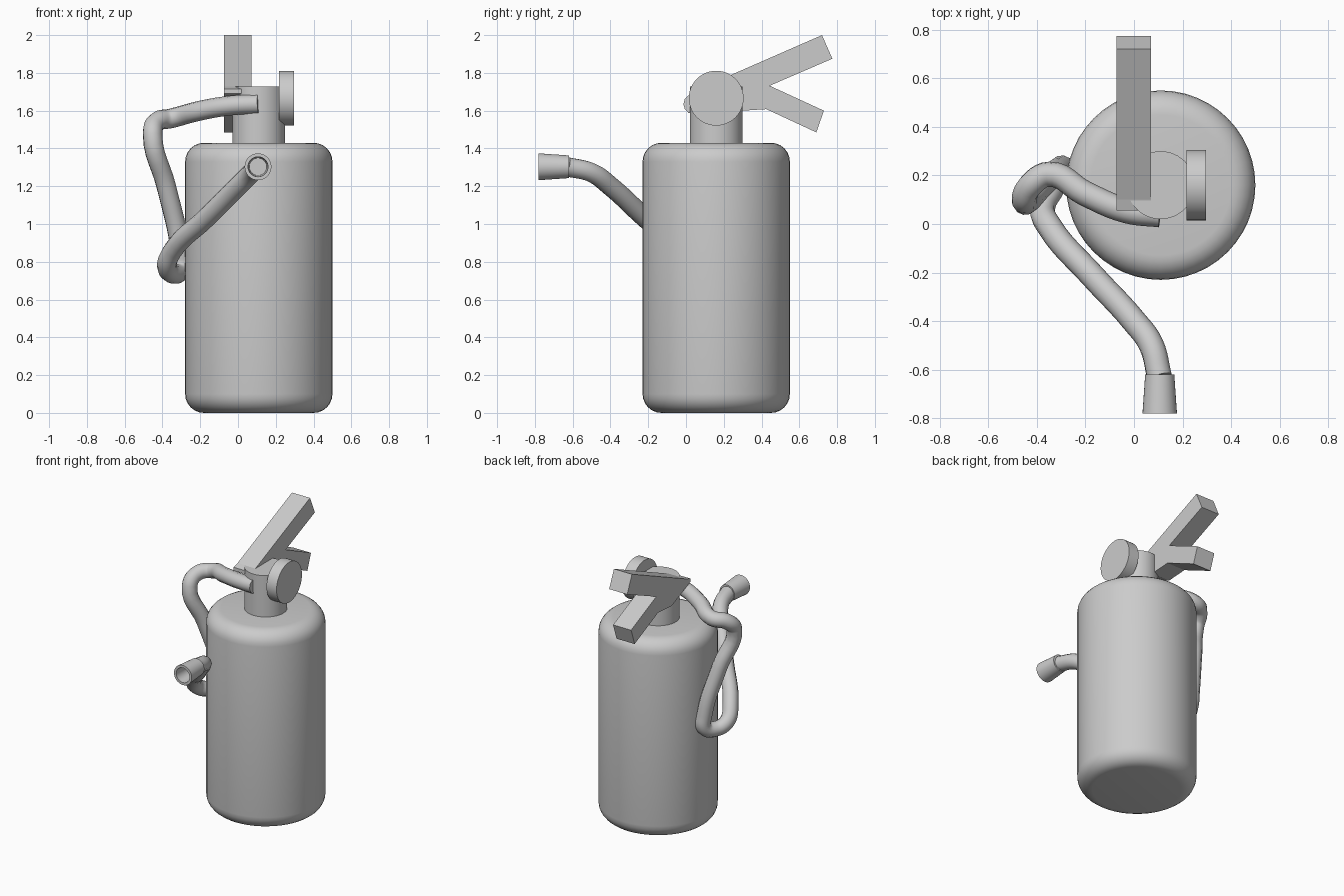
import bpy, bmesh, math
from mathutils import Vector, Matrix

if "Cube" in bpy.data.objects:
    bpy.data.objects.remove(bpy.data.objects["Cube"])

grey = bpy.data.materials.new("plain grey")
grey.diffuse_color = (0.6, 0.6, 0.6, 1)
grey.use_nodes = True
grey.node_tree.nodes["Principled BSDF"].inputs["Base Color"].default_value = grey.diffuse_color
CX, CY = 0.11, 0.16  # axis of the tank


def finish(name, me, smooth=True):
    ob = bpy.data.objects.new(name, me)
    bpy.context.collection.objects.link(ob)
    me.materials.clear()
    me.materials.append(grey)
    if smooth:
        bpy.ops.object.select_all(action='DESELECT')
        ob.select_set(True)
        bpy.context.view_layer.objects.active = ob
        bpy.ops.object.shade_smooth_by_angle(angle=math.radians(40))
    return ob


def lathe(name, profile, matrix, n=48):
    """Revolve (radius, height) points round local z; zero radii close to a point."""
    bm = bmesh.new()
    vs = [bm.verts.new((r, 0, z)) for r, z in profile]
    es = [bm.edges.new(p) for p in zip(vs, vs[1:])]
    bmesh.ops.spin(bm, geom=vs + es, cent=(0, 0, 0), axis=(0, 0, 1),
                   angle=math.tau, steps=n, use_merge=True)
    bmesh.ops.remove_doubles(bm, verts=bm.verts, dist=1e-5)
    bmesh.ops.recalc_face_normals(bm, faces=bm.faces)
    bmesh.ops.transform(bm, matrix=matrix, verts=bm.verts)
    me = bpy.data.meshes.new(name)
    bm.to_mesh(me)
    bm.free()
    return finish(name, me)


def arc(cx, cz, r, a0, a1, n=6):
    return [(cx + r * math.cos(math.radians(a0 + (a1 - a0) * i / n)),
             cz + r * math.sin(math.radians(a0 + (a1 - a0) * i / n))) for i in range(n + 1)]


# tank with rounded shoulders, and valve neck
upright = Matrix.Translation((CX, CY, 0))
R, H, F = 0.39, 1.43, 0.1
lathe("tank", [(0, 0.003)] + arc(R - F, F, F, -90, 0) + arc(R - F, H - F, F, 0, 90) + [(0, H)], upright)
lathe("valve_neck", [(0, 1.40), (0.14, 1.40), (0.14, 1.728), (0, 1.728)], upright)

# pressure gauge on the right side
lathe("pressure_gauge", [(0, 0), (0.145, 0), (0.145, 0.08), (0, 0.08)],
      Matrix.Translation((0.217, CY, 1.666)) @ Matrix.Rotation(math.pi / 2, 4, 'Y'))

# forked handle: side outline (y, z) extruded across x
outline = [(0.055, 1.69), (0.055, 1.715), (0.10, 1.729), (0.72, 2.0), (0.775, 1.875),
           (0.443, 1.732), (0.73, 1.60), (0.69, 1.485), (0.425, 1.608), (0.27, 1.598)]
bm = bmesh.new()
face = bm.faces.new([bm.verts.new((-0.073, y, z)) for y, z in outline])
ext = bmesh.ops.extrude_face_region(bm, geom=[face])
bmesh.ops.translate(bm, vec=(0.144, 0, 0),
                    verts=[g for g in ext["geom"] if isinstance(g, bmesh.types.BMVert)])
bmesh.ops.recalc_face_normals(bm, faces=bm.faces)
me = bpy.data.meshes.new("squeeze_handle")
bm.to_mesh(me)
bm.free()
finish("squeeze_handle", me, smooth=False)

# hose: from the neck, over the left side, down, round and up to the front
path = [(0.108, 0.038, 1.635), (-0.03, 0.055, 1.628), (-0.20, 0.125, 1.60), (-0.35, 0.205, 1.56),
        (-0.43, 0.155, 1.54), (-0.452, 0.095, 1.47), (-0.38, 0.16, 1.20), (-0.305, 0.225, 0.86),
        (-0.30, 0.22, 0.765), (-0.335, 0.15, 0.735), (-0.376, 0.07, 0.77), (-0.345, -0.015, 0.86),
        (-0.17, -0.215, 1.03), (0.0, -0.40, 1.20), (0.072, -0.50, 1.272), (0.105, -0.63, 1.303)]
cu = bpy.data.curves.new("hose_path", 'CURVE')
cu.dimensions = '3D'
cu.bevel_depth = 0.052
cu.bevel_resolution = 4
cu.resolution_u = 6
cu.use_fill_caps = True
sp = cu.splines.new('BEZIER')
sp.bezier_points.add(len(path) - 1)
for bp, co in zip(sp.bezier_points, path):
    bp.co = co
    bp.handle_left_type = bp.handle_right_type = 'AUTO'
guide = bpy.data.objects.new("hose_path", cu)
bpy.context.collection.objects.link(guide)
bpy.context.view_layer.update()
me = bpy.data.meshes.new_from_object(guide.evaluated_get(bpy.context.evaluated_depsgraph_get()))
bpy.data.objects.remove(guide)
finish("hose", me)

# flared hollow nozzle pointing forward
lathe("nozzle", [(0, 0), (0.060, 0), (0.071, 0.16), (0.053, 0.16), (0.046, 0.03), (0, 0.03)],
      Matrix.Translation((0.106, -0.62, 1.303)) @ Matrix.Rotation(math.pi / 2, 4, 'X'), 32)
